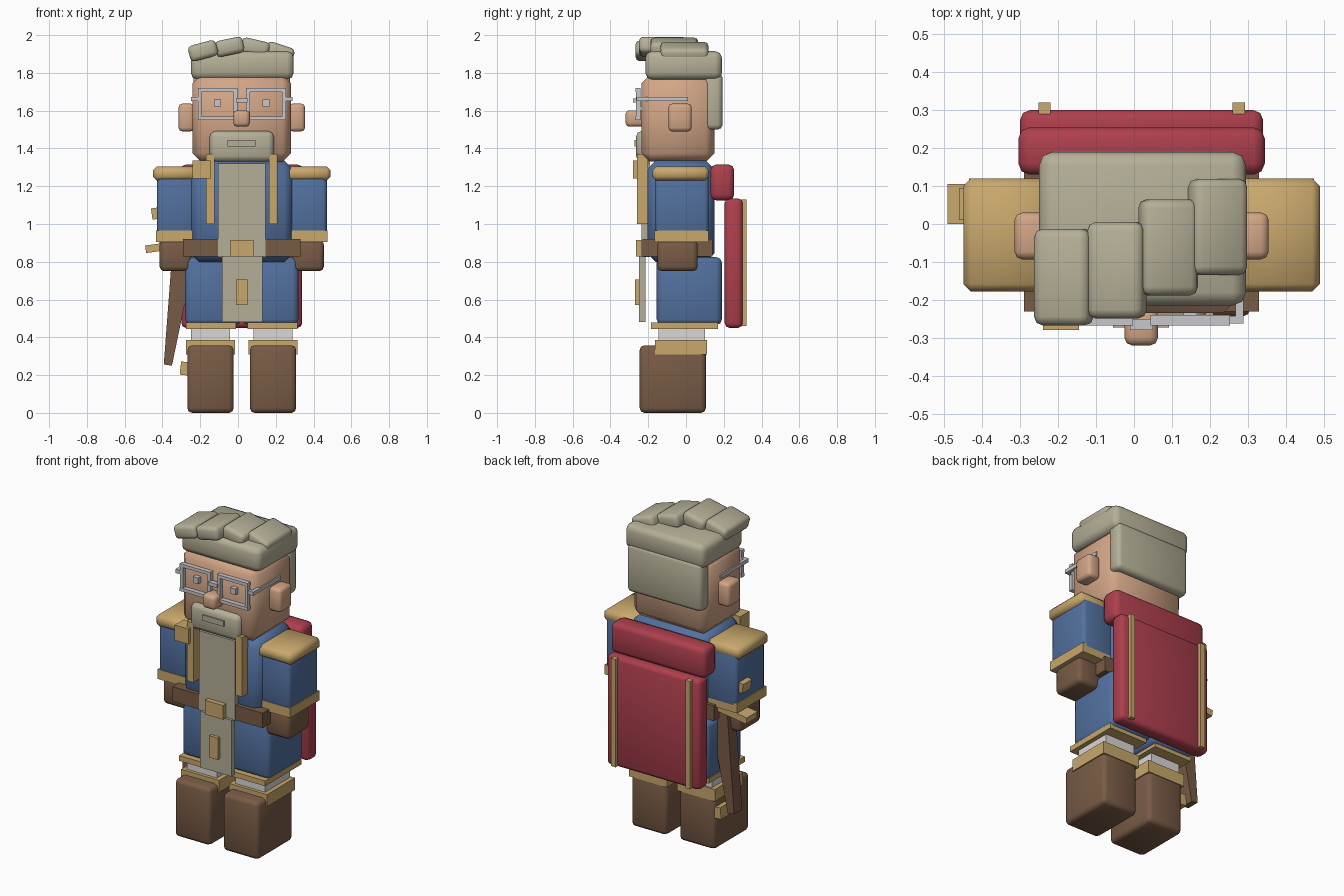
import bpy, bmesh, math
from mathutils import Matrix, Vector


def material(name, rgb):
    m = bpy.data.materials.new(name)
    m.diffuse_color = (*rgb, 1)
    return m


BLUE = material("blue cloth", (0.085, 0.165, 0.35))
GOLD = material("gold trim", (0.58, 0.39, 0.15))
BROWN = material("brown leather", (0.19, 0.105, 0.06))
RED = material("red cloth", (0.42, 0.05, 0.075))
BEIGE = material("grey beige", (0.46, 0.43, 0.31))
SKIN = material("skin", (0.65, 0.38, 0.24))
WHITE = material("white cloth", (0.70, 0.69, 0.67))
SILVER = material("silver", (0.58, 0.58, 0.61))

CX = 0.02  # the figure's symmetry plane


def box(name, mat, x, y, z, bevel=0.0, seg=2, tilt=0.0, taper=1.0):
    """Box from (min, max) ranges; tilt turns it in the xz plane, taper narrows its foot."""
    bm = bmesh.new()
    bmesh.ops.create_cube(bm, size=1)
    size = Vector((x[1] - x[0], y[1] - y[0], z[1] - z[0]))
    for v in bm.verts:
        v.co = Vector(a * b for a, b in zip(v.co, size))
        if v.co.z < 0:
            v.co.x *= taper
    if bevel:
        bmesh.ops.bevel(bm, geom=bm.edges[:], offset=bevel, segments=seg,
                        profile=0.5, affect='EDGES', clamp_overlap=True)
    bm.transform(Matrix.Rotation(math.radians(-tilt), 4, 'Y'))
    me = bpy.data.meshes.new(name)
    bm.to_mesh(me)
    bm.free()
    me.materials.append(mat)
    ob = bpy.data.objects.new(name, me)
    ob.location = (sum(x) / 2, sum(y) / 2, sum(z) / 2)
    bpy.context.collection.objects.link(ob)
    return ob


def pair(name, mat, x, y, z, bevel=0.0, seg=2):
    """Left and right copies; x is the distance range from the symmetry plane."""
    box("left_" + name, mat, (CX + x[0], CX + x[1]), y, z, bevel, seg)
    box("right_" + name, mat, (CX - x[1], CX - x[0]), y, z, bevel, seg)


# Legs and boots
pair("boot", BROWN, (0.043, 0.288), (-0.245, 0.105), (0.0, 0.358), 0.025)
pair("boot_cuff", GOLD, (0.035, 0.295), (-0.165, 0.11), (0.31, 0.385))
pair("stocking", WHITE, (0.063, 0.268), (-0.145, 0.10), (0.30, 0.52))
pair("robe_hem", GOLD, (0.031, 0.296), (-0.185, 0.17), (0.445, 0.478))
pair("robe_skirt", BLUE, (0.004, 0.30), (-0.155, 0.19), (0.465, 0.825), 0.03)

# Torso and arms
box("torso", BLUE, (-0.25, 0.29), (-0.205, 0.15), (0.80, 1.335), 0.045, 1)
pair("arm", BLUE, (0.225, 0.45), (-0.165, 0.12), (0.93, 1.27), 0.02)
pair("shoulder_pad", GOLD, (0.225, 0.47), (-0.178, 0.12), (1.23, 1.305), 0.02, 1)
pair("sleeve_cuff", GOLD, (0.25, 0.455), (-0.168, 0.12), (0.905, 0.965))
pair("glove", BROWN, (0.265, 0.435), (-0.152, 0.062), (0.75, 0.915), 0.025)

# Belt and front cloth
box("belt", BROWN, (-0.29, 0.33), (-0.23, 0.14), (0.827, 0.92))
box("buckle", GOLD, (-0.042, 0.082), (-0.265, -0.21), (0.827, 0.915))
box("upper_tabard", BEIGE, (-0.105, 0.145), (-0.235, -0.19), (0.825, 1.32))
box("lower_tabard", BEIGE, (-0.085, 0.13), (-0.25, -0.215), (0.48, 0.83))
box("tabard_clasp", GOLD, (-0.01, 0.05), (-0.27, -0.24), (0.57, 0.705))
pair("front_strap", GOLD, (0.145, 0.19), (-0.26, -0.20), (1.0, 1.37))
box("badge", GOLD, (-0.24, -0.145), (-0.28, -0.19), (1.24, 1.335))

# Head
box("head", SKIN, (-0.24, 0.28), (-0.235, 0.15), (1.33, 1.79), 0.045, 1)
pair("ear", SKIN, (0.25, 0.335), (-0.093, 0.03), (1.49, 1.637), 0.02)
box("nose", SKIN, (-0.025, 0.063), (-0.32, -0.22), (1.515, 1.602), 0.02)
box("beard", BEIGE, (-0.15, 0.19), (-0.265, -0.17), (1.33, 1.492), 0.03)
box("mouth", BEIGE, (-0.055, 0.092), (-0.273, -0.264), (1.41, 1.445))

# Glasses
for side, cx in (("right", -0.108), ("left", 0.148)):
    for z in (1.56, 1.71):
        box(side + "_rim_bar", SILVER, (cx - 0.105, cx + 0.105), (-0.268, -0.24),
            (z - 0.01, z + 0.01))
    for dx in (-0.095, 0.095):
        box(side + "_rim_post", SILVER, (cx + dx - 0.01, cx + dx + 0.01), (-0.266, -0.242),
            (1.56, 1.71))
    box(side + "_eye", SILVER, (cx - 0.018, cx + 0.018), (-0.262, -0.23), (1.622, 1.66))
box("glasses_bridge", SILVER, (-0.01, 0.05), (-0.28, -0.25), (1.643, 1.665))
pair("glasses_temple", SILVER, (0.248, 0.268), (-0.25, 0.01), (1.65, 1.673))
pair("glasses_hinge", SILVER, (0.23, 0.268), (-0.262, -0.242), (1.65, 1.673))

# Hair
box("hair_cap", BEIGE, (-0.25, 0.295), (-0.215, 0.19), (1.765, 1.915), 0.035)
box("back_hair", BEIGE, (-0.235, 0.275), (0.10, 0.193), (1.50, 1.80), 0.025)
tufts = [(-0.185, -0.14, 1.917, 15), (-0.045, -0.122, 1.938, 12),
         (0.09, -0.062, 1.933, -13), (0.22, -0.008, 1.907, -18)]
for x, y, z, tilt in tufts:
    box("hair_tuft", BEIGE, (x - 0.076, x + 0.076), (y - 0.127, y + 0.127),
        (z - 0.043, z + 0.043), 0.023, 2, tilt)

# Cape
box("cape", RED, (-0.30, 0.34), (0.205, 0.30), (0.45, 1.135), 0.025)
box("cape_roll", RED, (-0.305, 0.345), (0.13, 0.255), (1.125, 1.315), 0.03)
pair("cape_stripe", GOLD, (0.24, 0.272), (0.29, 0.32), (0.46, 1.13))

# Sheathed sword at the right hip
box("sheath", BROWN, (-0.39, -0.265), (0.01, 0.09), (0.25, 0.88), 0, 1, -8, 0.35)
box("sheath_tip", GOLD, (-0.305, -0.26), (0.005, 0.095), (0.20, 0.27), 0, 1, -6)
box("sword_guard", GOLD, (-0.49, -0.29), (0.0, 0.105), (0.86, 0.90), 0, 1, 8)
box("sword_grip", BROWN, (-0.405, -0.355), (0.03, 0.08), (0.87, 1.08), 0, 1, -8)
box("sword_pommel", GOLD, (-0.457, -0.35), (0.01, 0.095), (1.03, 1.09), 0, 1, 8)

# Soft shading across the bevels, crisp corners elsewhere
for ob in bpy.context.collection.objects:
    ob.select_set(True)
    bpy.context.view_layer.objects.active = ob
bpy.ops.object.shade_smooth_by_angle(angle=math.radians(50))
